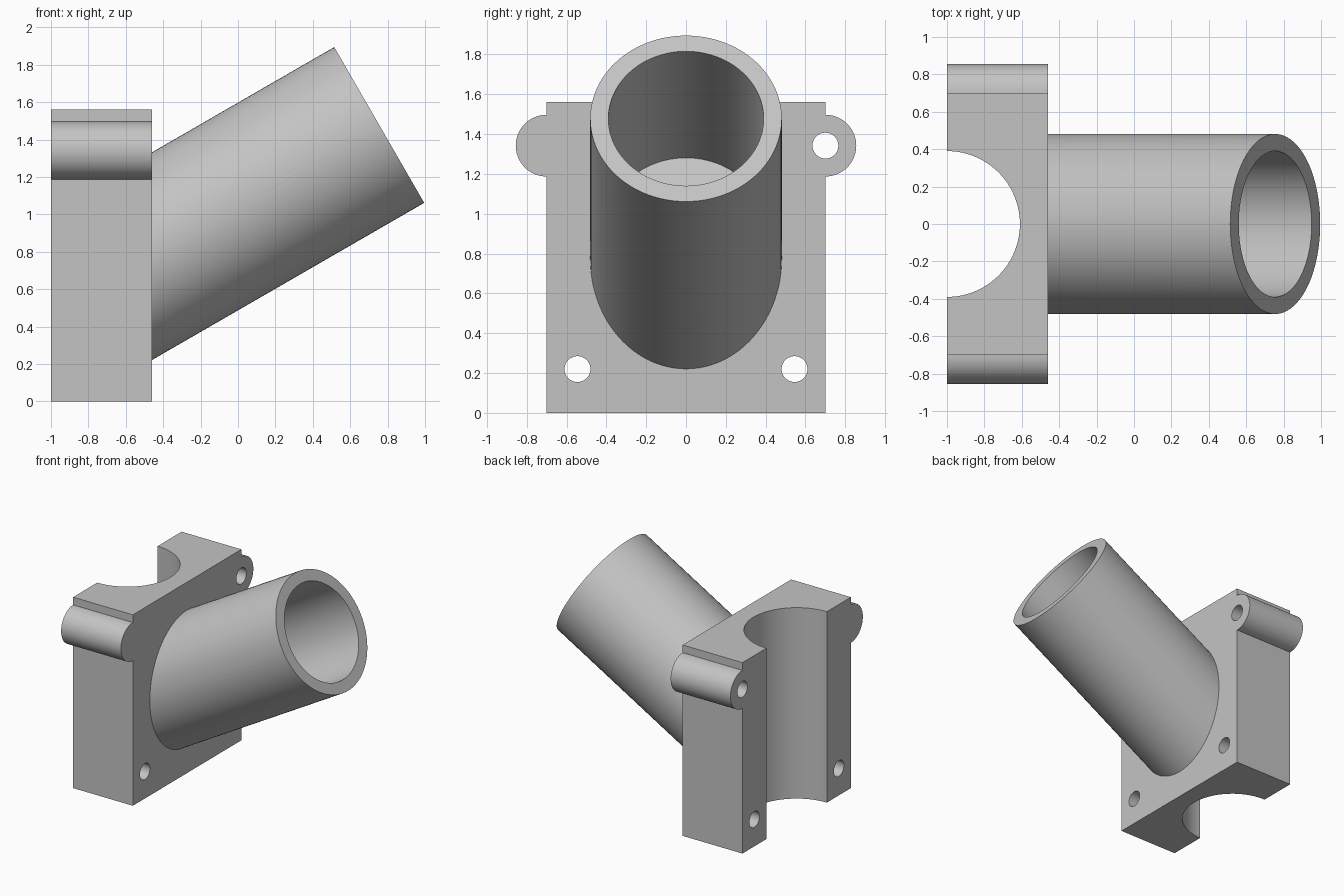
import bpy, bmesh
from math import cos, sin, pi, radians
from mathutils import Vector

cube = bpy.data.objects.get("Cube")
if cube:
    bpy.data.objects.remove(cube, do_unlink=True)

grey = bpy.data.materials.new("light_grey")
grey.use_nodes = True
grey.diffuse_color = (0.55, 0.55, 0.55, 1)
grey.node_tree.nodes["Principled BSDF"].inputs["Base Color"].default_value = (0.55, 0.55, 0.55, 1)


def make_object(name, bm):
    bmesh.ops.recalc_face_normals(bm, faces=bm.faces)
    mesh = bpy.data.meshes.new(name)
    bm.to_mesh(mesh)
    bm.free()
    mesh.materials.append(grey)
    obj = bpy.data.objects.new(name, mesh)
    bpy.context.collection.objects.link(obj)
    return obj


def rod(name, start, end, radius, segments=96):
    """Solid cylinder between two points."""
    start, end = Vector(start), Vector(end)
    axis = end - start
    bm = bmesh.new()
    bmesh.ops.create_cone(bm, cap_ends=True, segments=segments, radius1=radius,
                          radius2=radius, depth=axis.length)
    turn = axis.to_track_quat('Z', 'Y').to_matrix()
    for v in bm.verts:
        v.co = turn @ v.co + (start + end) / 2
    return make_object(name, bm)


def combine(target, tool, operation):
    """Apply a boolean and discard the tool."""
    tool.hide_render = True
    mod = target.modifiers.new("combine", 'BOOLEAN')
    mod.object, mod.operation, mod.solver = tool, operation, 'EXACT'
    bpy.ops.object.select_all(action='DESELECT')
    bpy.context.view_layer.objects.active = target
    target.select_set(True)
    bpy.ops.object.modifier_apply(modifier=mod.name)
    bpy.data.objects.remove(tool, do_unlink=True)


# Clamp block with rounded side ears: half outline mirrored, then extruded along x
BACK, FACE, HALF, TOP = -1.0, -0.46, 0.7, 1.56
EAR_Z, EAR_R = 1.342, 0.155
half = [(HALF, 0)]
half += [(HALF + EAR_R * cos(a), EAR_Z + EAR_R * sin(a))
         for a in (-pi / 2 + pi * i / 32 for i in range(33))]
half.append((HALF, TOP))
outline = half + [(-y, z) for y, z in reversed(half)]
bm = bmesh.new()
profile = bm.faces.new([bm.verts.new((BACK, y, z)) for y, z in outline])
sweep = bmesh.ops.extrude_face_region(bm, geom=[profile])
for v in sweep["geom"]:
    if isinstance(v, bmesh.types.BMVert):
        v.co.x = FACE
bracket = make_object("angled_tube_bracket", bm)

# Slanted tube rising from the block face
direction = Vector((cos(radians(30)), 0, sin(radians(30))))
mouth = Vector((0.755, 0, 1.478))
combine(bracket, rod("tube", mouth - direction * 1.72, mouth, 0.481), 'UNION')

# Half-round groove down the back, and the blind bore of the tube
combine(bracket, rod("groove", (BACK, 0, -0.2), (BACK, 0, 1.8), 0.39), 'DIFFERENCE')
combine(bracket, rod("bore", mouth - direction * 1.07, mouth + direction * 0.2, 0.39), 'DIFFERENCE')

# Bolt holes through the ears and the lower corners
for y, z in ((HALF, EAR_Z), (0.545, 0.22)):
    for side in (-1, 1):
        combine(bracket, rod("bolt_hole", (-1.2, side * y, z), (-0.3, side * y, z), 0.065, 40),
                'DIFFERENCE')

# Cross pin hole through both tube walls
combine(bracket, rod("pin_hole", (0.35, -0.8, 1.25), (0.35, 0.8, 1.25), 0.05, 40), 'DIFFERENCE')

bpy.ops.object.shade_smooth_by_angle(angle=radians(30))
